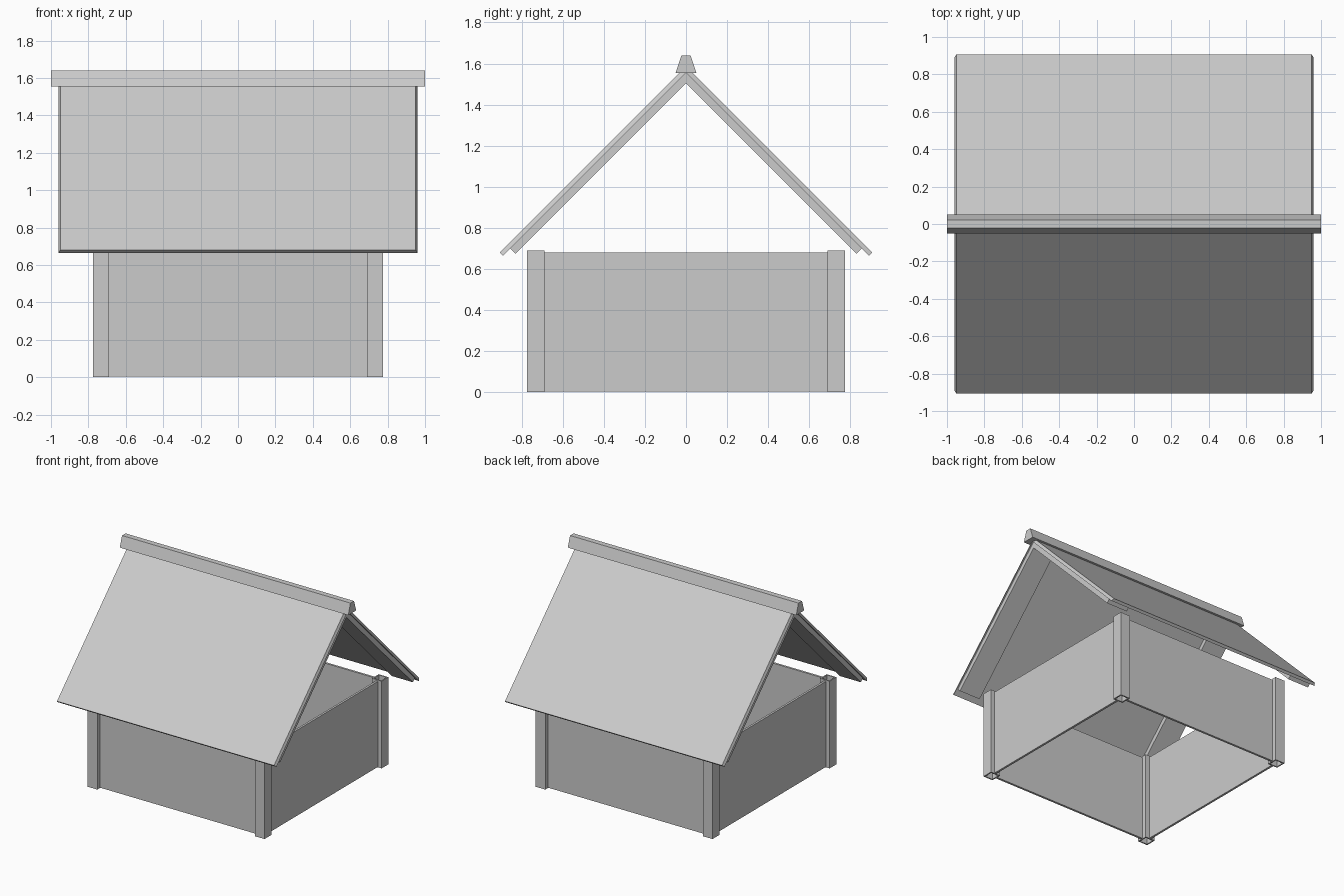
import bpy
import bmesh
from mathutils import Vector

cube = bpy.data.objects.get("Cube")
if cube:
    bpy.data.objects.remove(cube, do_unlink=True)

grey = bpy.data.materials.new("plain grey")
grey.use_nodes = True
colour = (0.6, 0.6, 0.6, 1)
grey.diffuse_color = colour
grey.node_tree.nodes["Principled BSDF"].inputs["Base Color"].default_value = colour


def finish(name, bm):
    bmesh.ops.recalc_face_normals(bm, faces=bm.faces)
    mesh = bpy.data.meshes.new(name)
    bm.to_mesh(mesh)
    bm.free()
    mesh.materials.append(grey)
    obj = bpy.data.objects.new(name, mesh)
    bpy.context.collection.objects.link(obj)
    return obj


def box(name, low, high):
    low, high = Vector(low), Vector(high)
    bm = bmesh.new()
    bmesh.ops.create_cube(bm, size=1)
    for v in bm.verts:
        v.co = (low + high) / 2 + v.co * (high - low)
    return finish(name, bm)


def extrude_profile(name, profile, x0, x1, inset=()):
    """Prism along x from a (y, z) profile; inset shortens both ends point by point."""
    bm = bmesh.new()
    inset = inset or [0] * len(profile)
    a = [bm.verts.new((x0 + d, y, z)) for (y, z), d in zip(profile, inset)]
    b = [bm.verts.new((x1 - d, y, z)) for (y, z), d in zip(profile, inset)]
    bm.faces.new(a)
    bm.faces.new(b)
    for i in range(len(a)):
        j = (i + 1) % len(a)
        bm.faces.new((a[i], a[j], b[j], b[i]))
    return finish(name, bm)


def hollow_post(name, cx, cy):
    """Square tube, open at top and bottom."""
    bm = bmesh.new()
    rings = []
    for half, z in ((POST, 0), (POST, 0.69), (POST - 0.01, 0.69), (POST - 0.01, 0)):
        rings.append([bm.verts.new((cx + sx * half, cy + sy * half, z))
                      for sx, sy in ((-1, -1), (1, -1), (1, 1), (-1, 1))])
    for r, ring in enumerate(rings):
        above = rings[(r + 1) % len(rings)]
        for i in range(4):
            j = (i + 1) % 4
            bm.faces.new((ring[i], ring[j], above[j], above[i]))
    return finish(name, bm)


# Corner posts
POST = 0.0425
CENTRE = 0.732
for sx, side in ((-1, "right"), (1, "left")):
    for sy, end in ((-1, "front"), (1, "back")):
        hollow_post(f"{end}_{side}_post", sx * CENTRE, sy * CENTRE)

# Walls set back from the post faces
IN, OUT, END, TOP = 0.725, 0.742, 0.69, 0.68
for s, end, side in ((-1, "front", "right"), (1, "back", "left")):
    y0, y1 = sorted((s * IN, s * OUT))
    box(f"{end}_wall", (-END, y0, 0.003), (END, y1, TOP))
    box(f"{side}_wall", (y0, -END, 0.003), (y1, END, TOP))

# Roof slopes, with broad rafters under both gable ends
for s, end in ((-1, "front"), (1, "back")):
    panel = [(0, 1.555), (s * 0.89, 0.665), (s * 0.907, 0.68), (0, 1.587)]
    extrude_profile(f"{end}_roof_panel", panel, -0.96, 0.96, (0, 0, 0.01, 0.01))
    rafter = [(0, 1.505), (s * 0.83, 0.675), (s * 0.855, 0.70), (0, 1.555)]
    for x0, x1, side in ((-0.95, -0.765, "right"), (0.765, 0.95, "left")):
        extrude_profile(f"{end}_{side}_rafter", rafter, x0, x1)

# Ridge cap
extrude_profile("ridge_cap",
                [(-0.05, 1.555), (0.05, 1.555), (0.022, 1.64), (-0.022, 1.64)], -1, 1)
